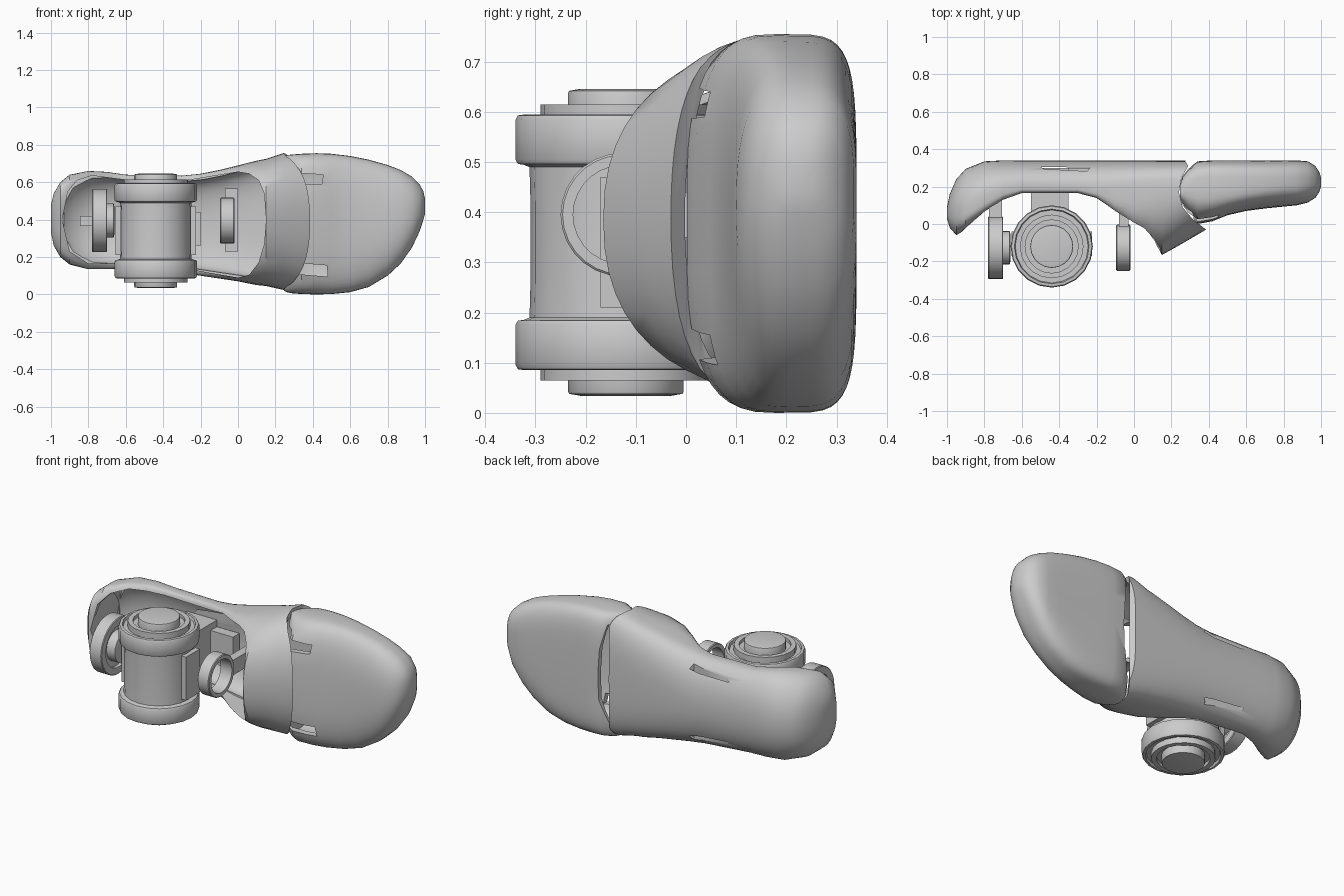
import bpy, bmesh, math

if "Cube" in bpy.data.objects:
    bpy.data.objects.remove(bpy.data.objects["Cube"])

PI = math.pi


def finish(bm, name, smooth=None):
    bmesh.ops.recalc_face_normals(bm, faces=bm.faces[:])
    me = bpy.data.meshes.new(name)
    bm.to_mesh(me)
    bm.free()
    ob = bpy.data.objects.new(name, me)
    bpy.context.collection.objects.link(ob)
    if smooth:
        shade(ob, smooth)
    return ob


def shade(ob, angle=35):
    bpy.ops.object.select_all(action='DESELECT')
    ob.select_set(True)
    bpy.context.view_layer.objects.active = ob
    bpy.ops.object.shade_smooth_by_angle(angle=math.radians(angle))


def bridge(bm, rings, closed=False):
    pairs = list(zip(rings, rings[1:] + rings[:1])) if closed else list(zip(rings, rings[1:]))
    for a, b in pairs:
        n = len(a)
        for i in range(n):
            bm.faces.new((a[i], a[(i + 1) % n], b[(i + 1) % n], b[i]))


def loft(name, stations, sole, n=48, wall=0.0):
    """Closed loft along x; station = x, y_top, y_mid, y_sole, z_low, z_high, roundness.
    sole(x) gives the boxiness of the sole side."""
    bm = bmesh.new()
    rings = []
    for x, yt, ym, yb, zl, zh, e in stations:
        yt, yb, zl, zh = yt + wall, yb - wall, zl + wall, zh - wall
        ring = []
        for k in range(n):
            c, s = math.cos(2 * PI * k / n), math.sin(2 * PI * k / n)
            p = sole(x) if s > 0 else e
            r = yb - ym if s > 0 else ym - yt
            y = ym + math.copysign(abs(s) ** (2 / p), s) * r
            z = (zl + zh) / 2 + math.copysign(abs(c) ** (2 / p), c) * (zh - zl) / 2
            ring.append(bm.verts.new((x, y, z)))
        rings.append(ring)
    bridge(bm, rings)
    bm.faces.new(rings[0])
    bm.faces.new(rings[-1])
    return finish(bm, name)


def prism(name, pts, axis, lo, hi):
    """Outline extruded along y (points x,z) or z (points x,y)."""
    bm = bmesh.new()
    put = (lambda p, h: (p[0], h, p[1])) if axis == 'Y' else (lambda p, h: (p[0], p[1], h))
    rings = [[bm.verts.new(put(p, h)) for p in pts] for h in (lo, hi)]
    bridge(bm, rings)
    bm.faces.new(rings[0])
    bm.faces.new(rings[1])
    return finish(bm, name)


def box(name, x0, x1, y0, y1, z0, z1):
    return prism(name, [(x0, y0), (x1, y0), (x1, y1), (x0, y1)], 'Z', z0, z1)


def lathe(name, profile, axis, centre, n=24, closed=False):
    """Profile of (radius, height) turned about z or x."""
    bm = bmesh.new()
    rings = []
    for r, h in profile:
        ring = []
        for k in range(n):
            a, b = r * math.cos(2 * PI * k / n), r * math.sin(2 * PI * k / n)
            p = (a, b, h) if axis == 'Z' else (h, a, b)
            ring.append(bm.verts.new([p[i] + centre[i] for i in range(3)]))
        rings.append(ring)
    bridge(bm, rings, closed)
    if not closed:
        bm.faces.new(rings[0])
        bm.faces.new(rings[-1])
    return finish(bm, name, 35)


def cut(ob, *cutters):
    bpy.context.view_layer.objects.active = ob
    for c in cutters:
        m = ob.modifiers.new('cut', 'BOOLEAN')
        m.operation, m.solver, m.object = 'DIFFERENCE', 'EXACT', c
        bpy.ops.object.modifier_apply(modifier=m.name)
        bpy.data.objects.remove(c)
    shade(ob, 32)


# heel and instep shell: round under the heel, flatter towards the toe
def shell_sole(x):
    return 2.1 + 1.2 * min(1, max(0, (x + .3) / .55))


shell_st = [
    (-1.0, .03, .06, .09, .33, .48, 2.5), (-.985, -.02, .06, .16, .26, .54, 2.5),
    (-.95, -.06, .07, .24, .20, .60, 3), (-.90, -.03, .10, .295, .16, .64, 4),
    (-.80, .05, .16, .335, .135, .66, 5), (-.70, .12, .19, .34, .135, .655, 5),
    (-.60, .16, .21, .34, .14, .64, 6), (-.30, .16, .21, .34, .115, .635, 6),
    (-.20, .13, .20, .34, .10, .645, 6), (-.10, .05, .20, .34, .085, .665, 6),
    (0, -.045, .20, .34, .07, .69, 4), (.10, -.13, .20, .34, .05, .715, 2.6),
    (.15, -.165, .20, .34, .045, .725, 2.3), (.24, -.115, .20, .34, .025, .755, 2.2),
    (.30, -.08, .20, .34, .02, .755, 2.2), (.42, -.01, .20, .34, .02, .755, 2.2)]
shell = loft('heel_shell', shell_st, shell_sole)
inner = [(s[0] + .02,) + s[1:] for s in shell_st[2:]]
inner[-2:] = [(.32, -.045) + inner[-2][2:], (.5, .03) + inner[-1][2:]]
hollow = loft('shell_hollow', inner, shell_sole, wall=.03)
opening = prism('ankle_opening', [
    (-.94, .4), (-.91, .55), (-.86, .61), (-.78, .635), (-.6, .612), (-.3, .605), (-.15, .63),
    (0, .655), (.06, .645), (.11, .61), (.14, .54), (.15, .4), (.14, .27), (.11, .17), (.06, .105),
    (0, .09), (-.15, .115), (-.3, .145), (-.6, .168), (-.8, .165), (-.9, .23)], 'Y', -.5, .2)
front = prism('front_cut', [
    (.265, .4), (.275, .335), (.29, .31), (.255, .25), (.24, .17), (.26, .09), (.31, .03),
    (.385, -.03), (.37, -.3), (.6, -.3), (.6, .4)], 'Z', -.2, 1)
slot = prism('side_slot', [(-.5, .305), (-.48, .295), (-.25, .282), (-.235, .302)], 'Z', -.2, 1)
cut(shell, hollow, opening, front, slot)

# toe cap with side lobes, open at the back
def toe_sole(x):
    return 5 - 2.2 * max(0, (x - .5) / .5)


toe_st = [
    (.245, .13, .17, .21, .02, .74, 3), (.26, .09, .17, .26, .012, .745, 3),
    (.29, .04, .18, .30, .006, .748, 3), (.34, .0, .18, .335, .002, .752, 3),
    (.42, .015, .18, .34, 0, .755, 3), (.50, .047, .18, .34, .002, .752, 3),
    (.60, .07, .19, .34, .012, .74, 2.8), (.70, .083, .2, .34, .04, .72, 2.6),
    (.80, .093, .21, .34, .10, .692, 2.5), (.87, .10, .21, .34, .165, .665, 2.4),
    (.93, .115, .22, .335, .25, .63, 2.3), (.97, .14, .22, .31, .335, .59, 2.2),
    (.99, .17, .22, .28, .395, .555, 2.2), (1.0, .20, .22, .25, .43, .51, 2.2)]
toe = loft('toe_cap', toe_st, toe_sole)
toe_hollow = loft('toe_hollow', [(s[0] - .02,) + s[1:] for s in toe_st[2:11]], toe_sole, wall=.03)
cut(toe, toe_hollow,
    prism('toe_mouth', [(.2, .11), (.3, .11), (.345, .25), (.35, .4), (.34, .55), (.31, .69), (.2, .69)],
          'Y', -.2, .5),
    prism('notch_low', [(.3, .11), (.48, .095), (.475, .155), (.3, .17)], 'Y', -.2, .12),
    prism('notch_high', [(.3, .585), (.45, .59), (.455, .64), (.3, .65)], 'Y', -.2, .12))

# ankle drum with stepped, grooved ends, mirrored about its middle height
half = [(.09, .306), (.113, .302), (.115, .298), (.115, .255), (.142, .255), (.142, .275),
        (.17, .275), (.17, .24), (.195, .24), (.2, .255), (.215, .253), (.22, .243), (.22, .165),
        (.215, .156), (.205, .155), (.192, .15), (.19, .08)]
lathe('ankle_drum', half + [(r, -h) for r, h in reversed(half)], 'Z', (-.44, -.12, .34), 20)
for s in (-1, 1):
    x = -.44 + s * .2
    box('drum_side_plate', x - .015, x + .015, -.17, -.04, .21, .47)

# bracket tying the drum to the sole
box('ankle_bracket', -.55, -.35, .03, .30, .24, .48)
box('bracket_base', -.62, -.2, .24, .30, .26, .44)


def ring(name, x0, x1, r, ri):
    b = .004
    prof = [(ri, x0), (r - b, x0), (r, x0 + b), (r, x1 - b), (r - b, x1), (ri, x1)]
    lathe(name, prof, 'X', (0, -.127, .395), 28, True)


# rear pivot wheel with hub, front pivot ring, and their mounts
ring('rear_ring', -.78, -.70, .168, .125)
lathe('rear_disc', [(.13, -.755), (.13, -.72)], 'X', (0, -.127, .395), 28)
lathe('rear_hub', [(.09, -.73), (.09, -.665), (.07, -.66)], 'X', (0, -.127, .395), 20)
box('rear_stem', -.775, -.705, .02, .30, .35, .44)
box('rear_block', -.845, -.77, .08, .29, .365, .42)
ring('front_ring', -.095, -.02, .123, .098)
box('front_stem', -.08, -.03, -.02, .25, .35, .44)
box('front_mount', -.07, .0, .18, .31, .23, .565)
